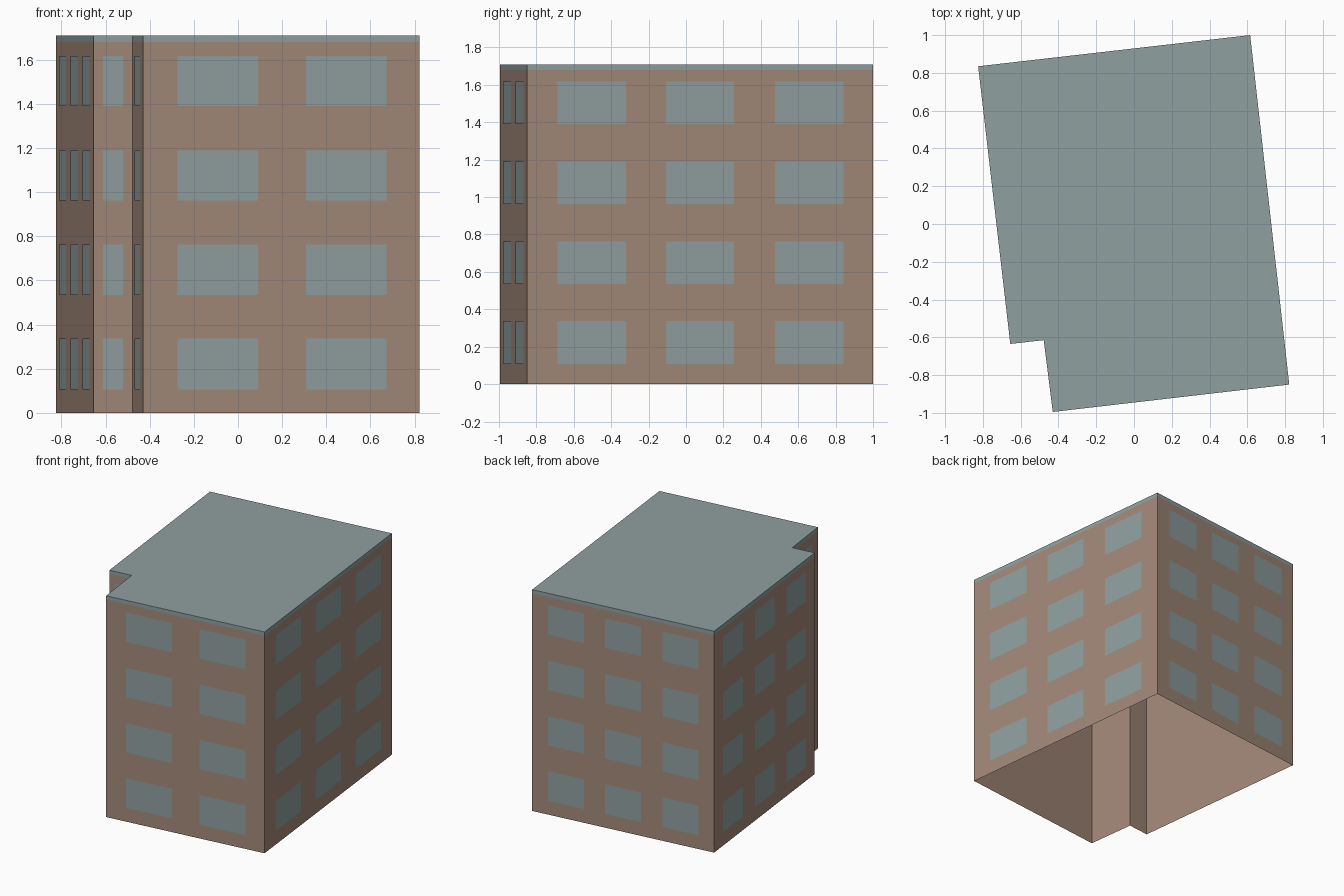
import bpy, bmesh
from mathutils import Vector

cube = bpy.data.objects.get("Cube")
if cube:
    bpy.data.objects.remove(cube)


def material(name, colour):
    mat = bpy.data.materials.new(name)
    mat.use_nodes = True
    mat.diffuse_color = (*colour, 1)
    mat.node_tree.nodes["Principled BSDF"].inputs["Base Color"].default_value = (*colour, 1)
    return mat


BROWN = material("brown wall", (0.36, 0.25, 0.19))
GREY_BLUE = material("grey blue", (0.28, 0.35, 0.35))

EAVES, TOP = 1.68, 1.71
ROWS = [(0.107, 0.337), (0.535, 0.762), (0.962, 1.19), (1.39, 1.618)]

# Footprint corners, counter-clockwise from the front
FOOTPRINT = [Vector(p) for p in [(-0.43, -0.995), (0.822, -0.85), (0.615, 1.0),
                                 (-0.825, 0.835), (-0.655, -0.635), (-0.478, -0.615)]]
# Windows across each wall, as fractions of its length
ONE = [(0.24, 0.76)]
TWO = [(0.125, 0.415), (0.59, 0.88)]
THREE = [(0.088, 0.286), (0.402, 0.598), (0.716, 0.914)]
LAYOUT = [TWO, THREE, THREE, THREE, ONE, ONE]
WALLS = list(zip(FOOTPRINT, FOOTPRINT[1:] + FOOTPRINT[:1], LAYOUT))


def finish(name, bm, mat):
    mesh = bpy.data.meshes.new(name)
    bm.to_mesh(mesh)
    bm.free()
    mesh.materials.append(mat)
    obj = bpy.data.objects.new(name, mesh)
    bpy.context.collection.objects.link(obj)


def upright(bm, a, b, low, high):
    """Vertical quad between two plan points, facing outward."""
    corners = [(a, low), (b, low), (b, high), (a, high)]
    bm.faces.new([bm.verts.new((p.x, p.y, z)) for p, z in corners])


# Walls: a shell open at the bottom
bm = bmesh.new()
for a, b, _ in WALLS:
    upright(bm, a, b, 0, EAVES)
bmesh.ops.remove_doubles(bm, verts=bm.verts, dist=0.0001)
finish("walls", bm, BROWN)

# Flat roof with its edge band
bm = bmesh.new()
for a, b, _ in WALLS:
    upright(bm, a, b, EAVES, TOP)
bm.faces.new([bm.verts.new((p.x, p.y, TOP)) for p in FOOTPRINT])
bmesh.ops.remove_doubles(bm, verts=bm.verts, dist=0.0001)
finish("roof", bm, GREY_BLUE)

# Windows: thin panes just proud of each wall
bm = bmesh.new()
for a, b, columns in WALLS:
    along = (b - a).normalized()
    out = Vector((along.y, -along.x)) * 0.002
    for start, end in columns:
        for low, high in ROWS:
            upright(bm, a.lerp(b, start) + out, a.lerp(b, end) + out, low, high)
finish("windows", bm, GREY_BLUE)
